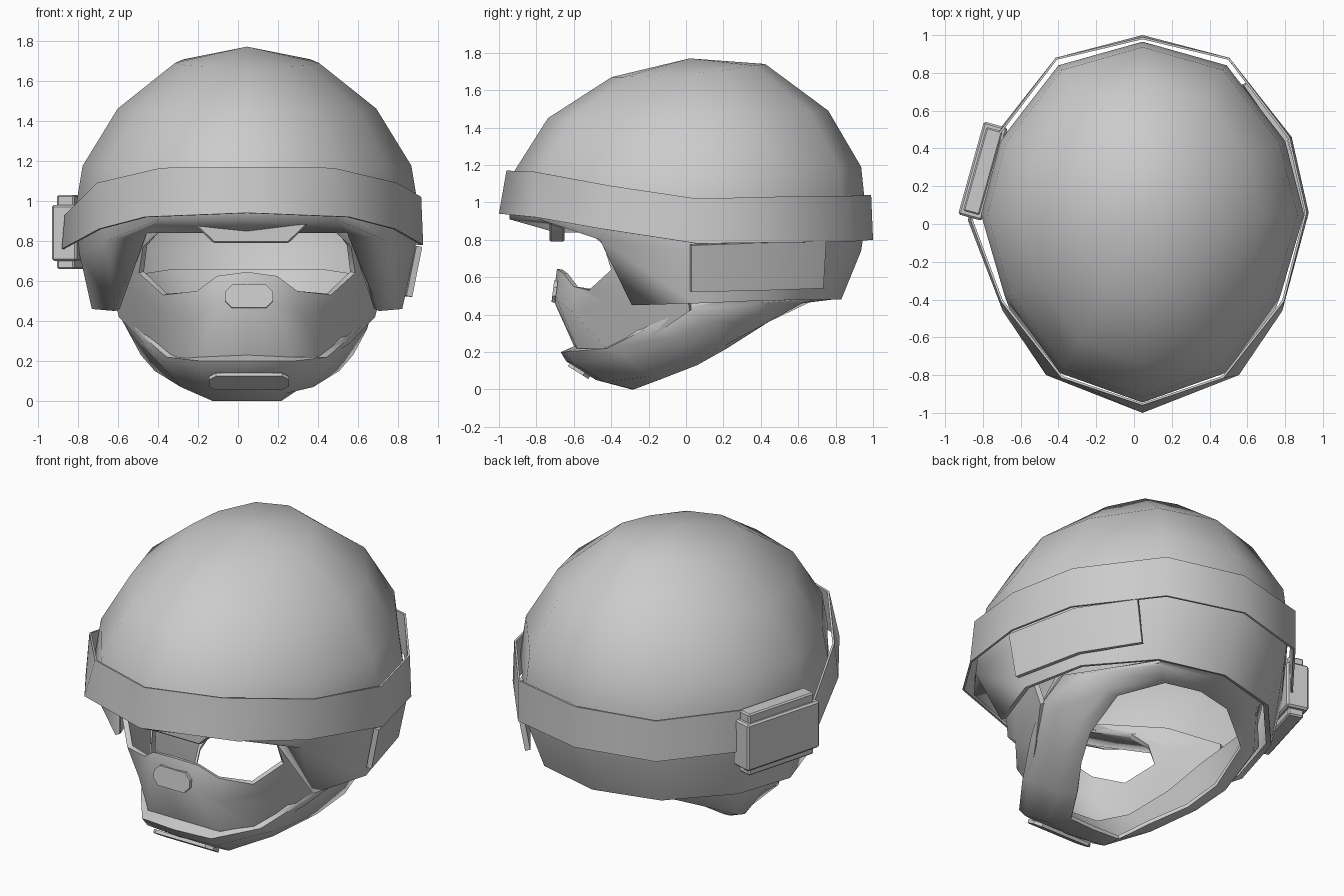
import bpy, bmesh, math
from mathutils import Matrix

if "Cube" in bpy.data.objects:
    bpy.data.objects.remove(bpy.data.objects["Cube"])

CX = 0.045  # helmet centre line, the pouch widens the left side


def ring(half):
    """Close a right-hand half loop by mirroring it across x."""
    return list(half) + [(-x, y, z) for x, y, z in reversed(half[1:-1])]


def finish(name, bm, thick=0, angle=50, bevel=0):
    me = bpy.data.meshes.new(name)
    bm.to_mesh(me)
    bm.free()
    ob = bpy.data.objects.new(name, me)
    bpy.context.collection.objects.link(ob)
    bpy.ops.object.select_all(action='DESELECT')
    ob.select_set(True)
    bpy.context.view_layer.objects.active = ob
    if thick:
        m = ob.modifiers.new("thickness", 'SOLIDIFY')
        m.thickness, m.offset = thick, -1
        bpy.ops.object.modifier_apply(modifier=m.name)
    if bevel:
        m = ob.modifiers.new("bevel", 'BEVEL')
        m.width, m.segments = bevel, 1
        bpy.ops.object.modifier_apply(modifier=m.name)
    bpy.ops.object.shade_smooth_by_angle(angle=math.radians(angle))
    return ob


def loft(name, rows, thick, closed=True, apex=None, angle=50):
    """Skin rows of points, from the top row down."""
    bm = bmesh.new()
    vs = [[bm.verts.new((x + CX, y, z)) for x, y, z in r] for r in rows]
    n = len(rows[0])
    span = range(n if closed else n - 1)
    for a, b in zip(vs, vs[1:]):
        for i in span:
            j = (i + 1) % n
            bm.faces.new((a[i], b[i], b[j], a[j]))
    if apex:
        top = bm.verts.new((apex[0] + CX, apex[1], apex[2]))
        for i in span:
            bm.faces.new((top, vs[0][i], vs[0][(i + 1) % n]))
    return finish(name, bm, thick, angle)


def box(name, size, loc, rot_z=0, bevel=0, taper=1):
    bm = bmesh.new()
    bmesh.ops.create_cube(bm, size=1)
    for v in bm.verts:
        if v.co.z < 0:
            v.co.x *= taper
    bm.transform(Matrix.Translation(loc) @ Matrix.Rotation(rot_z, 4, 'Z') @ Matrix.Diagonal((*size, 1)))
    return finish(name, bm, 0, 30, bevel)


# Helmet shell: twelve-sided dome running down to ear flaps and nape
plan = [(0, -.945), (.435, -.79), (.73, -.38), (.855, .05), (.755, .44), (.445, .84), (0, .965)]


def dome_ring(sx, sy, z_front, z_back):
    pts = []
    for x, y in plan:
        t = ((y + .945) / 1.91) ** 2
        pts.append((x * sx, .015 + (y - .015) * sy, z_front + (z_back - z_front) * t))
    return ring(pts)


brow = [(x, y, .91) if i < 2 else (x * .98, y * .97, .74) for i, (x, y) in enumerate(plan)]
brow[2] = (.70, -.46, .80)
edge = [(0, -.70, .84), (.50, -.48, .84), (.66, -.29, .45), (.775, .05, .46),
        (.68, .41, .475), (.39, .73, .48), (0, .83, .48)]
loft("helmet_shell", [dome_ring(.42, .43, 1.67, 1.74), dome_ring(.755, .785, 1.45, 1.49),
                      dome_ring(.96, .97, 1.17, 1.19), dome_ring(1, 1, .99, .92),
                      ring(brow), ring(edge)], .03, apex=(0, .02, 1.77), angle=75)

# Face mask: a padded ring around the eye opening
eye = [(0, -.69, .645), (.15, -.66, .625), (.25, -.60, .55), (.42, -.52, .53),
       (.54, -.40, .64), (.52, -.44, .77), (.44, -.52, .845), (0, -.66, .86)]
cheek = [(0, -.71, .48), (.15, -.69, .48), (.28, -.61, .42), (.45, -.42, .45),
         (.58, -.28, .56), (.60, -.32, .72), (.52, -.48, .86), (0, -.72, .86)]
chin_line = [(0, -.58, .19), (.24, -.565, .18), (.37, -.40, .19), (.515, -.17, .29),
             (.64, .02, .42), (.70, -.02, .66), (.60, -.36, .88), (0, -.76, .90)]
loft("face_mask", [ring(eye), ring(cheek), ring(chin_line)], .03)

# Jaw guard: strap from the chin lip around to the nape, with the neck rim
strap_top = [(0, -.60, .23), (.24, -.58, .22), (.33, -.44, .22), (.48, -.24, .33),
             (.58, -.08, .44), (.66, .20, .50), (.37, .70, .50), (0, .80, .50)]
lip = [(0, -.67, .20), (.23, -.65, .20), (.40, -.42, .22), (.54, -.18, .34),
       (.62, 0, .43), (.67, .25, .49), (.37, .71, .49), (0, .81, .49)]
strap_low = [(0, -.64, .15), (.23, -.60, .14), (.43, -.33, .18), (.53, -.05, .28),
             (.60, .12, .36), (.62, .38, .46), (.34, .69, .48), (0, .78, .48)]
under = [(0, -.48, .05), (.20, -.44, .04), (.33, -.20, .07), (.46, .03, .15),
         (.53, .20, .23), (.53, .44, .36), (.28, .62, .46), (0, .68, .47)]
rim = [(0, -.29, 0), (.17, -.28, 0), (.26, -.12, .06), (.38, .06, .13),
       (.45, .22, .22), (.44, .44, .36), (.22, .58, .46), (0, .62, .47)]
loft("jaw_guard", [ring(r) for r in (strap_top, lip, strap_low, under, rim)], .02)

# Lining from the neck rim up behind the mask
lining = [(0, -.54, .24), (.22, -.52, .24), (.33, -.38, .26), (.46, -.20, .38),
          (.56, -.04, .52), (.63, .22, .62), (.37, .67, .66), (0, .77, .66)]
loft("neck_lining", [ring(lining), ring(rim)], 0)

# Goggle strap around the helmet, pulled outward under the pouch
band_top = ring([(0, -.96, 1.17), (.43, -.815, 1.165), (.75, -.41, 1.09), (.87, .06, 1.02),
                 (.78, .46, 1.03), (.46, .88, 1.035), (0, .99, 1.04)])
band_low = ring([(0, -1.0, .94), (.51, -.80, .92), (.74, -.46, .86), (.88, .06, .78),
                 (.79, .46, .785), (.46, .88, .79), (0, 1.0, .80)])
band_top[9], band_low[9] = (-.91, .02, .93), (-.925, .02, .76)
loft("helmet_band", [band_top, band_low], .012)

# Patch on the right ear flap
loft("side_patch", [[(.875, .03, .77), (.765, .46, .785), (.56, .75, .79)],
                    [(.825, .03, .52), (.72, .44, .53), (.515, .735, .54)]], .03, closed=False)

# Pouch on the left
tilt = math.radians(-15.6)
box("pouch_body", (.13, .51, .28), (-.80, .28, .84), tilt, .01)
box("pouch_clip", (.09, .46, .37), (-.80, .28, .845), tilt, .008)

# Forehead pad under the brim
box("forehead_pad", (.58, .08, .10), (.065, -.69, .84), 0, .008, .65)


# Vent plates on the nose and the chin
def vent(name, w, h, cut, y, z, pitch):
    bm = bmesh.new()
    pts = [(-w, h - cut), (-w, cut - h), (cut - w, -h), (w - cut, -h),
           (w, cut - h), (w, h - cut), (w - cut, h), (cut - w, h)]
    f = bm.faces.new([bm.verts.new((x, 0, v)) for x, v in pts])
    bmesh.ops.inset_region(bm, faces=[f], thickness=.015)
    for v in f.verts:
        v.co.y += .006
    bm.transform(Matrix.Translation((CX + .01, y, z)) @ Matrix.Rotation(pitch, 4, 'X'))
    finish(name, bm, .02, 20)


vent("nose_vent", .12, .058, .035, -.718, .525, math.radians(-7))
vent("chin_vent", .20, .065, .035, -.58, .085, math.radians(58))
